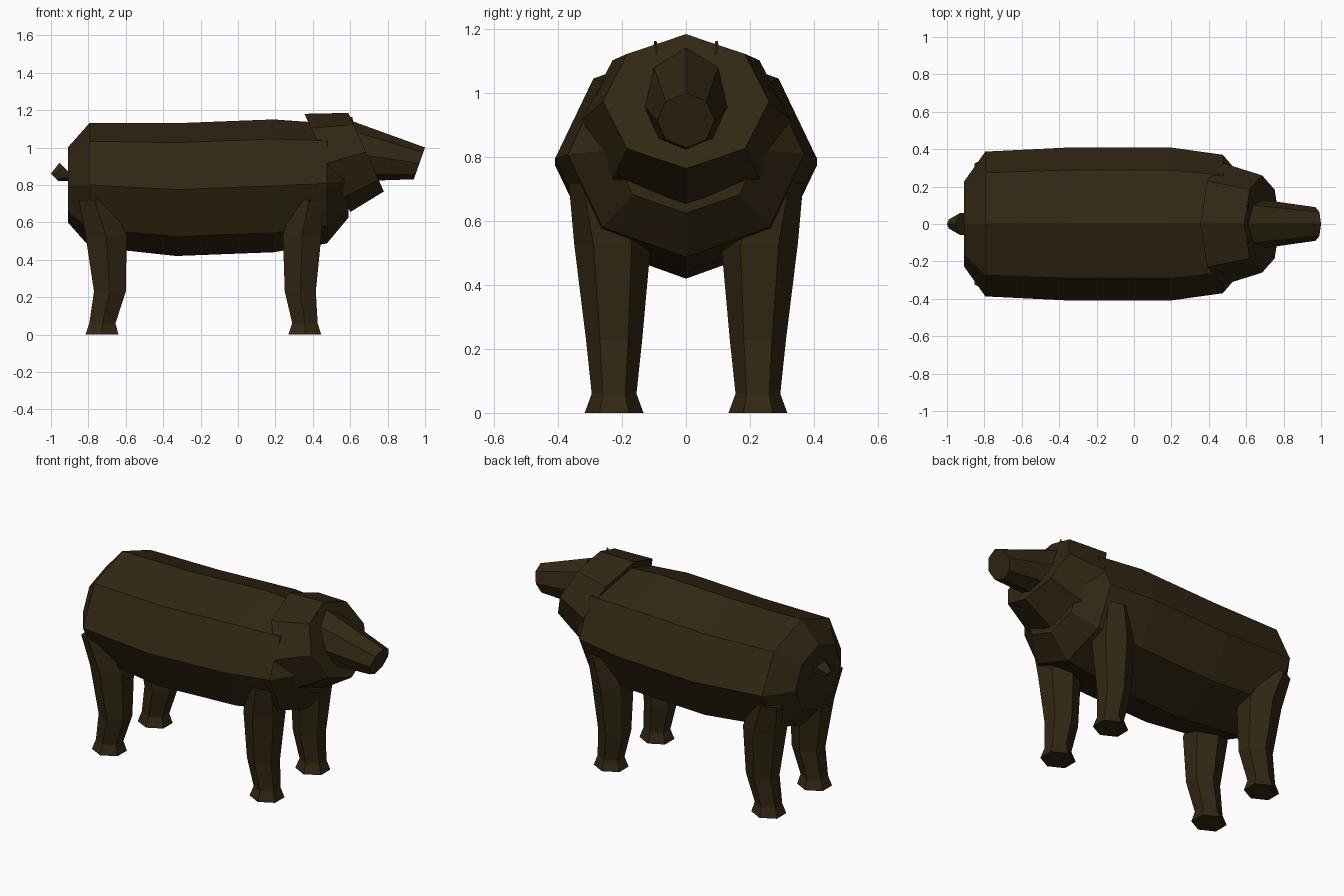
import bpy, bmesh, math
from mathutils import Vector

if "Cube" in bpy.data.objects:
    bpy.data.objects.remove(bpy.data.objects["Cube"])

fur = bpy.data.materials.new("dark brown fur")
fur.diffuse_color = (0.032, 0.020, 0.0065, 1)
fur.use_nodes = True
fur.node_tree.nodes["Principled BSDF"].inputs["Base Color"].default_value = fur.diffuse_color


def loft(name, rings, sides):
    """Skin capped rings; each ring is (centre, half-axis A, half-axis B)."""
    bm = bmesh.new()
    loops = []
    for c, a, b in rings:
        c, a, b = Vector(c), Vector(a), Vector(b)
        angles = [2 * math.pi * i / sides for i in range(sides)]
        loops.append([bm.verts.new(c + a * math.cos(t) + b * math.sin(t)) for t in angles])
    for p, q in zip(loops, loops[1:]):
        for i in range(sides):
            j = (i + 1) % sides
            bm.faces.new((p[i], p[j], q[j], q[i]))
    bm.faces.new(loops[0])
    bm.faces.new(loops[-1])
    bmesh.ops.recalc_face_normals(bm, faces=bm.faces)
    mesh = bpy.data.meshes.new(name)
    bm.to_mesh(mesh)
    bm.free()
    mesh.materials.append(fur)
    obj = bpy.data.objects.new(name, mesh)
    bpy.context.collection.objects.link(obj)
    return obj


def tilted(top, bottom, half_width):
    """Ring given by its top and bottom (x, z) points and its half width in y."""
    t, b = Vector((top[0], 0, top[1])), Vector((bottom[0], 0, bottom[1]))
    return (t + b) / 2, (t - b) / 2, (0, half_width, 0)


# Barrel body: x, bottom z, top z, half width
body = [(-0.91, 0.60, 1.00, 0.225), (-0.795, 0.47, 1.13, 0.387),
        (-0.33, 0.42, 1.13, 0.41), (0.19, 0.44, 1.15, 0.41),
        (0.475, 0.487, 1.13, 0.37), (0.59, 0.625, 1.02, 0.235)]
loft("body", [tilted((x, hi), (x, lo), w) for x, lo, hi, w in body], 8)

# Thick neck collar, head with snout, and tail
loft("neck", [tilted((0.355, 1.18), (0.60, 0.655), 0.325),
              tilted((0.59, 1.185), (0.78, 0.765), 0.26)], 8)
loft("head", [tilted((0.60, 1.145), (0.485, 0.815), 0.15),
              tilted((1.00, 1.00), (0.94, 0.83), 0.09)], 8)
loft("tail", [tilted((-0.955, 0.918), (-0.86, 0.823), 0.067),
              tilted((-1.00, 0.86), (-0.96, 0.82), 0.028)], 6)

# Legs: z, centre x, half length in x, centre y, half width in y
front = [(0, 0.357, 0.088, 0.225, 0.092), (0.06, 0.358, 0.068, 0.225, 0.07),
         (0.23, 0.333, 0.083, 0.225, 0.088), (0.53, 0.343, 0.103, 0.23, 0.12),
         (0.72, 0.38, 0.075, 0.28, 0.087)]
back = [(0, -0.727, 0.088, 0.225, 0.092), (0.06, -0.725, 0.07, 0.225, 0.07),
        (0.23, -0.685, 0.085, 0.225, 0.088), (0.53, -0.705, 0.11, 0.23, 0.12),
        (0.72, -0.77, 0.082, 0.28, 0.087)]
for side, s in (("left", 1), ("right", -1)):
    for pair, rows in (("front", front), ("back", back)):
        loft(f"{pair}_leg_{side}",
             [((x, s * y, z), (0, w, 0), (l / math.sin(math.pi / 3), 0, 0))
              for z, x, l, y, w in rows], 6)
    # Small pointed ears
    loft(f"ear_{side}", [((0.60, s * 0.088, 1.07), (0.03, 0, 0), (0, 0.032, 0)),
                         ((0.607, s * 0.096, 1.163), (0.004, 0, 0), (0, 0.004, 0))], 6)
